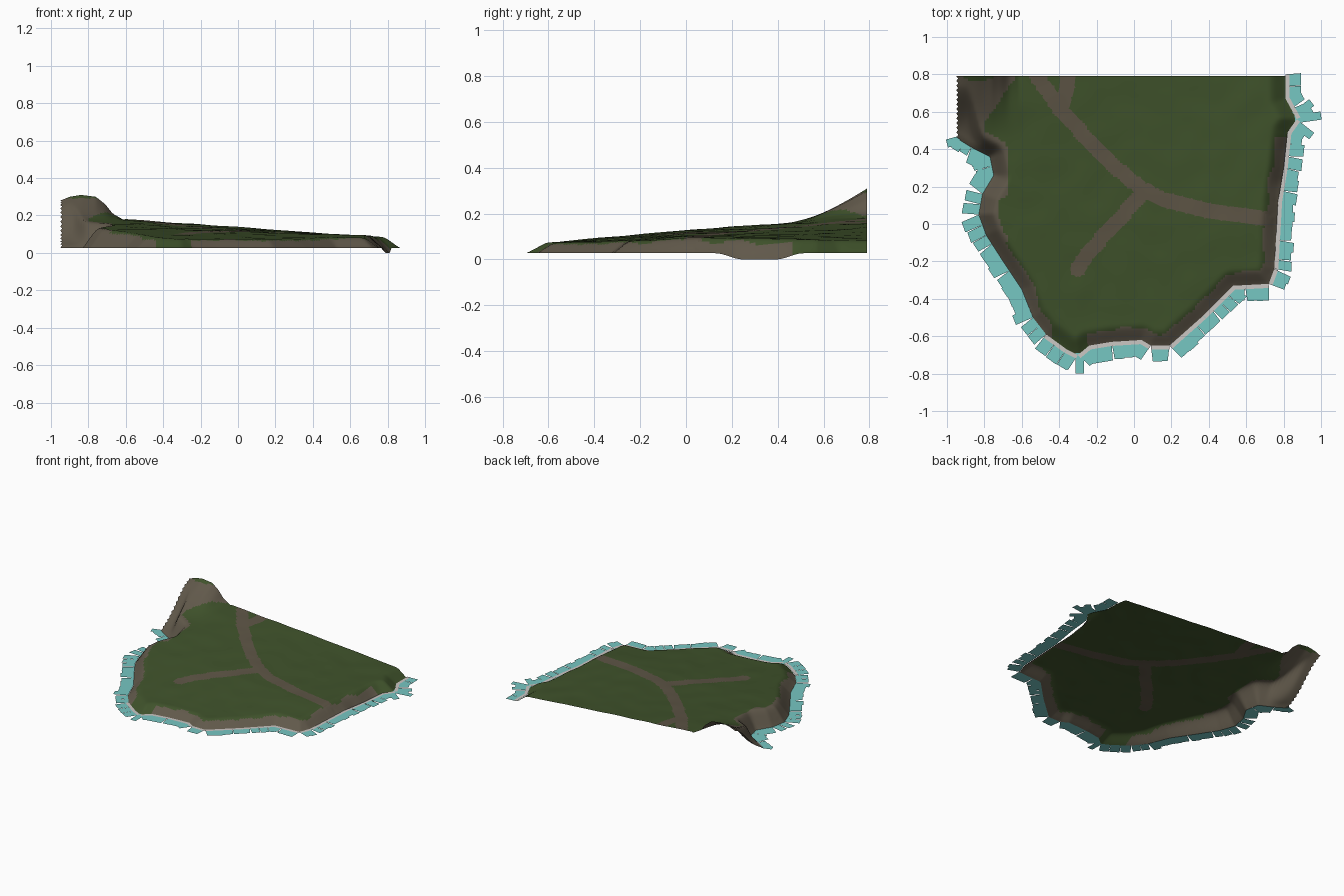
import bpy, bmesh, math, random
from mathutils import Vector, noise

random.seed(4)
if "Cube" in bpy.data.objects:
    bpy.data.objects.remove(bpy.data.objects["Cube"])

STEP = 0.0125
LEFT, RIGHT, FRONT, BACK = -0.95, 0.9, -0.71, 0.79
SEA = 0.03


def material(name, color):
    m = bpy.data.materials.new(name)
    m.use_nodes = True
    m.diffuse_color = (*color, 1)
    bsdf = m.node_tree.nodes["Principled BSDF"]
    bsdf.inputs["Base Color"].default_value = (*color, 1)
    bsdf.inputs["Roughness"].default_value = 0.9
    return m


grass = material("grass green", (0.05, 0.085, 0.024))
rock = material("rock brown", (0.12, 0.1, 0.07))
dirt = material("path brown", (0.11, 0.09, 0.06))
water_blue = material("shallow water", (0.18, 0.57, 0.54))
foam_grey = material("pale foam", (0.6, 0.57, 0.55))


def points(*pairs):
    return [Vector(p) for p in pairs]


# Coast runs from the back right corner round the front to the hill
shore = points((0.81, 0.79), (0.81, 0.67), (0.87, 0.56), (0.82, 0.49), (0.8, 0.3),
               (0.77, 0.12), (0.75, -0.24), (0.72, -0.32), (0.53, -0.33), (0.37, -0.49),
               (0.19, -0.65), (0.09, -0.65), (0.04, -0.62), (-0.12, -0.63), (-0.24, -0.65),
               (-0.3, -0.7), (-0.36, -0.67), (-0.47, -0.59), (-0.54, -0.5), (-0.6, -0.35),
               (-0.7, -0.2), (-0.79, -0.06), (-0.83, 0.05), (-0.81, 0.16), (-0.75, 0.26),
               (-0.77, 0.36), (-0.87, 0.41), (-0.95, 0.46))
outline = shore + points((-0.95, 0.8))
outline[0].y = 0.8
paths = [points((-0.54, 0.82), (-0.4, 0.62), (-0.2, 0.4), (-0.06, 0.27), (0.04, 0.19),
                (0.16, 0.13), (0.4, 0.07), (0.7, 0.03)),
         points((-0.35, 0.82), (-0.36, 0.72), (-0.39, 0.61)),
         points((0.07, 0.18), (-0.03, 0.08), (-0.15, -0.05), (-0.24, -0.15), (-0.3, -0.24))]
PATH_HALF = 0.04


def nearest(p, line):
    """Closest point on a polyline and its distance."""
    best, dist = None, 9.0
    for a, b in zip(line, line[1:]):
        ab = b - a
        t = max(0, min(1, (p - a).dot(ab) / ab.length_squared))
        q = a + ab * t
        d = (p - q).length
        if d < dist:
            best, dist = q, d
    return best, dist


def nearest_path(p):
    return min((nearest(p, line) for line in paths), key=lambda r: r[1])


def inside(p):
    hit = False
    for a, b in zip(outline, outline[1:] + outline[:1]):
        if (a.y > p.y) != (b.y > p.y):
            if p.x < a.x + (p.y - a.y) * (b.x - a.x) / (b.y - a.y):
                hit = not hit
    return hit


def table(x, rows):
    """Linear interpolation in rising (x, value) rows."""
    for (x0, v0), (x1, v1) in zip(rows, rows[1:]):
        if x <= x1:
            return v0 + (v1 - v0) * max(0, (x - x0) / (x1 - x0))
    return rows[-1][1]


def smooth(t):
    t = max(0, min(1, t))
    return t * t * (3 - 2 * t)


def height(x, y, d):
    west = table(y, [(-0.65, 0.07), (-0.3, 0.1), (0, 0.125), (0.79, 0.175)])
    east = table(y, [(-0.4, 0.07), (0, 0.095), (0.79, 0.085)])
    u = max(-0.1, min(1.1, (x + 0.5) / 1.2))
    land = west + (east - west) * u
    land += 0.004 * noise.noise(Vector((x * 7, y * 7, 0)))
    # hill in the back corner
    crest = table(x, [(-0.95, 0.28), (-0.9, 0.3), (-0.84, 0.31), (-0.76, 0.3),
                      (-0.71, 0.26), (-0.67, 0.21), (-0.6, 0.17)])
    if x < -0.6:
        land += (crest - land) * max(0, (y - 0.45) / 0.34) ** 1.7
    slope = 0.09 + 0.2 * smooth((-0.8 - x) / 0.1) * smooth((y - 0.35) / 0.1)
    low = 0.027
    if x > 0.7:
        low -= 0.027 * smooth(1.6 - abs(y - 0.32) / 0.12)
    return low + (land - low) * smooth(0.15 + 0.85 * d / slope) * min(1, d / 0.02) ** 0.5


def surface_kind(c, d):
    """Material slot for a ground face: 0 grass, 1 rock, 2 path."""
    wobble = 0.025 * noise.noise(Vector((c.x * 9, c.y * 9, 3)))
    hill_edge = table(c.y, [(0.45, -0.83), (0.55, -0.8), (0.65, -0.71), (0.79, -0.63)])
    if c.y > 0.42 and c.x < hill_edge + wobble:
        return 0 if c.z > 0.292 else 1
    green_coast = (c.x > 0.5 and c.y > 0.47) or (-0.44 < c.x < -0.25 and c.y < -0.5)
    if not green_coast:
        band = 0.1 if c.x < -0.68 and c.y > -0.1 else 0.065
        if d < band + wobble:
            return 1
    if nearest_path(c.xy)[1] < PATH_HALF:
        return 2
    return 0


def make_object(name, bm, mats):
    mesh = bpy.data.meshes.new(name)
    bm.to_mesh(mesh)
    bm.free()
    ob = bpy.data.objects.new(name, mesh)
    bpy.context.collection.objects.link(ob)
    for m in mats:
        mesh.materials.append(m)
    return ob


# Ground: a fine sheet trimmed to the coast
bm = bmesh.new()
nx, ny = round((RIGHT - LEFT) / STEP), round((BACK - FRONT) / STEP)
bmesh.ops.create_grid(bm, x_segments=nx, y_segments=ny, size=1)
for v in bm.verts:
    v.co.x = LEFT + (v.co.x + 1) / 2 * (RIGHT - LEFT)
    v.co.y = FRONT + (v.co.y + 1) / 2 * (BACK - FRONT)
outside = [f for f in bm.faces if not inside(f.calc_center_median().xy)]
bmesh.ops.delete(bm, geom=outside, context='FACES')
for v in bm.verts:
    p = v.co.xy
    q, d = nearest(p, shore)
    on_cut = p.y > BACK - 0.001 or (p.x < LEFT + 0.001 and p.y > 0.47)
    if v.is_boundary and not on_cut:
        p, d = q, 0
    else:
        q, near = nearest_path(p)
        if abs(near - PATH_HALF) < STEP * 0.5 and not v.is_boundary:
            p = q + (p - q).normalized() * PATH_HALF
    v.co = (p.x, p.y, height(p.x, p.y, d))
    # ragged cut along the side of the hill
    if on_cut and p.x < LEFT + 0.001 and round((p.y - FRONT) / STEP) % 2:
        v.co.x += 0.01
for f in bm.faces:
    c = f.calc_center_median()
    f.material_index = surface_kind(c, nearest(c.xy, shore)[1])
ground = make_object("island_ground", bm, [grass, rock, dirt])
bpy.context.view_layer.objects.active = ground
ground.select_set(True)
bpy.ops.object.shade_smooth_by_angle(angle=math.radians(50))


def flat_quad(bm, a, b, c, d, z):
    bm.faces.new([bm.verts.new((p.x, p.y, z)) for p in (a, b, c, d)])


# Water slabs and foam strip along the coast
water, foam = bmesh.new(), bmesh.new()
for a, b in zip(shore, shore[1:]):
    along = (b - a).normalized()
    out = Vector((-along.y, along.x))
    if inside((a + b) / 2 + out * 0.01):
        out = -out
    count = max(1, round((b - a).length / 0.055))
    for i in range(count):
        p, q = a.lerp(b, i / count), a.lerp(b, (i + 1) / count)
        skew = along * random.uniform(-0.012, 0.012)
        reach = out * random.uniform(0.08, 0.1) + skew
        if p.x < LEFT + 0.08 and p.y > 0.4:
            reach *= 0.6
        flat_quad(water, p, p + reach, q + reach, q, SEA)
    if a.x > -0.4:
        flat_quad(foam, a, a + out * 0.022, b + out * 0.022, b, SEA + 0.002)

# Longer slabs at the headlands
for tip, end in (((0.86, 0.56), (1.0, 0.58)), ((-0.93, 0.45), (-1.0, 0.43)),
                 ((-0.29, -0.69), (-0.29, -0.8)), ((0.86, 0.58), (0.95, 0.65)),
                 ((0.86, 0.54), (0.95, 0.47)), ((-0.33, -0.69), (-0.38, -0.77))):
    a, b = Vector(tip), Vector(end)
    side = (b - a).normalized().orthogonal() * 0.022
    flat_quad(water, a - side, b - side, b + side, a + side, SEA)

for name, mesh, mat in (("shore_water", water, water_blue), ("shore_foam", foam, foam_grey)):
    for f in mesh.faces:
        f.normal_update()
        if f.normal.z < 0:
            f.normal_flip()
    make_object(name, mesh, [mat])
